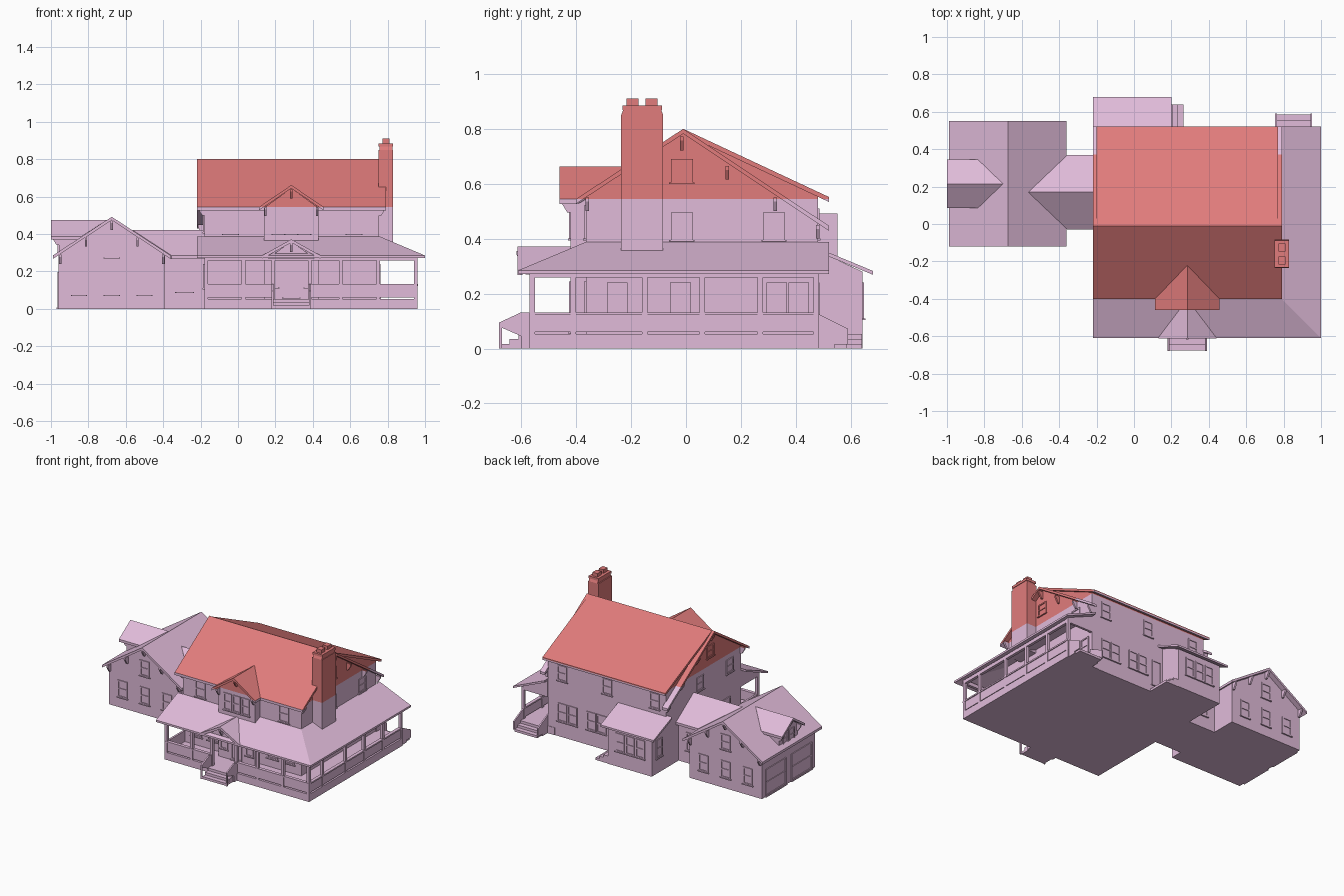
import bpy, bmesh
from mathutils import Vector

if "Cube" in bpy.data.objects:
    bpy.data.objects.remove(bpy.data.objects["Cube"])

groups = {}
CUT = 0.545  # height where the red upper part begins


def add(name, bottom, shift):
    """Add a polygon extruded by a shift vector to a named part."""
    bm = groups.setdefault(name, bmesh.new())
    vs = [bm.verts.new(p) for p in bottom]
    f = bm.faces.new(vs)
    r = bmesh.ops.extrude_face_region(bm, geom=[f], use_keep_orig=True)
    new = [v for v in r['geom'] if isinstance(v, bmesh.types.BMVert)]
    bmesh.ops.translate(bm, verts=new, vec=Vector(shift))


def prism(name, axis, pts, a, b):
    if axis == 'x':
        add(name, [(a, p, q) for p, q in pts], (b - a, 0, 0))
    elif axis == 'y':
        add(name, [(p, a, q) for p, q in pts], (0, b - a, 0))
    else:
        add(name, [(p, q, a) for p, q in pts], (0, 0, b - a))


def box(name, x0, x1, y0, y1, z0, z1):
    prism(name, 'z', [(x0, y0), (x1, y0), (x1, y1), (x0, y1)], z0, z1)


def slab(name, pts, t=0.018):
    add(name, pts, (0, 0, -t))


def gable_roof(name, axis, c, half, zr, ze, a0, ridge_end, eave_end):
    for s in (-1, 1):
        e = c + s * half
        pts = [(a0, e, ze), (a0, c, zr), (ridge_end, c, zr), (eave_end, e, ze)]
        slab(name, pts if axis == 'x' else [(p[1], p[0], p[2]) for p in pts])


def wall_box(name, axis, pos, s, u0, u1, z0, z1, d):
    a, b = sorted((pos - s * 0.004, pos + s * d))
    if axis == 'x':
        box(name, a, b, u0, u1, z0, z1)
    else:
        box(name, u0, u1, a, b, z0, z1)


def window(name, axis, pos, s, u, z, w, h, mid=True):
    f, l, r = 0.009, u - w / 2, u + w / 2
    wall_box(name, axis, pos, s, l, r, z, z + h, 0.001)
    for p in (l, r - f):
        wall_box(name, axis, pos, s, p, p + f, z, z + h, 0.006)
    for q in (z, z + h - f) + ((z + h / 2 - f / 2,) if mid else ()):
        wall_box(name, axis, pos, s, l, r, q, q + f, 0.006)
    wall_box(name, axis, pos, s, l - 0.006, r + 0.006, z - 0.006, z, 0.01)


def bracket(axis, pos, s, u, zt):
    prof = [(0, 0), (.034, 0), (.034, -.014), (.012, -.05), (0, -.05)]
    prism('eave_brackets', 'y' if axis == 'x' else 'x',
          [(pos + s * d, zt + q) for d, q in prof], u - .006, u + .006)


# main house walls and roof
prism('house_walls', 'x', [(-.365, 0), (.48, 0), (.48, .555), (-.01, .788), (-.365, .55)], -.18, .755)
slab('main_roof', [(-.22, -.4, .545), (.79, -.4, .545), (.79, -.01, .80), (-.22, -.01, .80)])
slab('main_roof', [(-.20, -.01, .80), (.77, -.01, .80), (.77, .52, .552), (-.20, .52, .552)])
for x0, x1 in ((-.22, -.175), (.75, .79)):
    slab('lower_gable_roof_strips', [(x0, -.01, .80), (x1, -.01, .80), (x1, .52, .447), (x0, .52, .447)])

# front bay with its gable
prism('front_bay', 'y', [(.14, 0), (.43, 0), (.43, .54), (.285, .645), (.14, .54)], -.42, -.35)
gable_roof('front_bay_roof', 'y', .285, .172, .662, .545, -.46, -.215, -.39)

# chimney
box('chimney', .75, .83, -.236, -.083, .35, .85)
prism('chimney', 'x', [(-.236, .85), (-.083, .85), (-.09, .868), (-.229, .868)], .757, .826)
box('chimney', .752, .83, -.232, -.087, .868, .885)
for y in (-.195, -.125):
    box('chimney_pots', .772, .81, y - .022, y + .022, .88, .91)

# wrap-around porch: base, roof, end panels
box('porch_base', -.18, .96, -.57, -.3, 0, .053)
box('porch_base', .7, .96, -.4, .483, 0, .053)
slab('porch_roof', [(-.22, -.61, .285), (1, -.61, .285), (.755, -.365, .388), (-.22, -.365, .388)], .014)
slab('porch_roof', [(1, -.61, .285), (1, .52, .285), (.755, .52, .388), (.755, -.365, .388)], .014)
gable_roof('porch_entry_roof', 'y', .285, .155, .372, .286, -.613, -.40, -.60)
prism('porch_entry_gable', 'y', [(.16, .27), (.41, .27), (.285, .36)], -.585, -.56)
prism('porch_end_panels', 'x', [(-.57, .27), (-.365, .27), (-.365, .375), (-.57, .292)], -.18, -.165)
prism('porch_end_panels', 'y', [(.96, .27), (.755, .27), (.755, .375), (.96, .292)], .468, .483)

# porch posts, beams and solid railings
front_x = [-.17, .03, .188, .383, .55, .75, .95]
side_y = [-.56, -.41, -.15, .06, .27, .475]
for x in front_x:
    box('porch_posts', x - .01, x + .01, -.57, -.55, .05, .28)
for y in side_y[1:]:
    box('porch_posts', .94, .96, y - .01, y + .01, .05, .28)
box('porch_beams', -.18, .96, -.57, -.55, .258, .284)
box('porch_beams', .94, .96, -.57, .483, .258, .284)
box('porch_beams', -.18, -.162, -.57, -.36, .258, .284)
box('porch_beams', .755, .96, .466, .483, .258, .284)
for x0, x1 in ((-.18, .188), (.383, .96)):
    box('porch_railing', x0, x1, -.566, -.554, .06, .125)
    box('porch_railing', x0, x1, -.572, -.548, .122, .132)
box('porch_railing', .944, .956, -.56, .483, .06, .125)
box('porch_railing', .938, .962, -.56, .483, .122, .132)
box('porch_railing', -.178, -.164, -.56, -.365, .05, .13)

# steps: front, right rear, and by the rear wing
for i in range(3):
    h = .053 - i * .018
    box('front_steps', .19, .38, -.61 - i * .033, -.56, 0, h)
    box('rear_porch_steps', .765, .945, .47, .52 + i * .033, 0, h)
    box('rear_wing_steps', .16, .205 + i * .03, .47, .64, 0, h)
for x in (.18, .38):
    prism('front_step_cheeks', 'x', [(-.56, 0), (-.56, .132), (-.60, .132), (-.68, .095),
          (-.68, .08), (-.60, .045), (-.60, 0)], x, x + .01)
    prism('front_step_cheeks', 'x', [(-.68, 0), (-.68, .09), (-.67, .09), (-.67, 0)], x, x + .01)
for x in (.755, .943):
    prism('rear_step_cheeks', 'x', [(.47, 0), (.47, .132), (.59, .072), (.59, .015), (.54, .015), (.54, 0)], x, x + .01)

# rear wing
prism('rear_wing', 'x', [(.47, 0), (.643, 0), (.643, .28), (.47, .36)], -.18, .165)
slab('rear_wing_roof', [(-.22, .47, .37), (.2, .47, .37), (.2, .68, .283), (-.22, .68, .283)], .014)

# garage, its side dormer and the link to the house
prism('garage_walls', 'y', [(-.96, 0), (-.39, 0), (-.39, .29), (-.675, .475), (-.96, .29)], -.085, .515)
gable_roof('garage_roof', 'y', -.675, .315, .492, .285, -.12, .552, .552)
prism('garage_dormer', 'x', [(.11, .25), (.32, .25), (.32, .39), (.215, .46), (.11, .39)], -.958, -.74)
gable_roof('garage_dormer_roof', 'x', .215, .13, .476, .388, -1, -.70, -.835)
prism('link_walls', 'x', [(0, 0), (.34, 0), (.34, .29), (.17, .41), (0, .29)], -.42, -.17)
gable_roof('link_roof', 'x', .17, .2, .422, .285, -.175, -.565, -.355)

# brackets under the gable overhangs
for u, z in ((-.36, .55), (-.015, .772), (.15, .665), (.325, .55), (.48, .45)):
    bracket('x', -.18, -1, u, z)
    bracket('x', .755, 1, u, z)
for u, z in ((-.95, .29), (-.813, .382), (-.675, .472), (-.537, .382), (-.40, .29)):
    bracket('y', -.085, -1, u, z)
    bracket('y', .515, 1, u, z)
for u, z in ((.147, .545), (.285, .64), (.423, .545)):
    bracket('y', -.42, -1, u, z)
bracket('y', -.583, -1, .285, .355)
for u, z in ((.118, .39), (.215, .455), (.312, .39)):
    bracket('x', -.958, -1, u, z)

# house windows
for x in (-.07, .06, .53, .66):
    window('front_windows', 'y', -.365, -1, x, .115, .085, .13)
for x in (-.04, .62):
    window('front_windows', 'y', -.365, -1, x, .4, .08, .12)
for x in (.185, .385):
    window('front_windows', 'y', -.42, -1, x, .115, .06, .13)
for x in (.215, .285, .355):
    window('front_windows', 'y', -.42, -1, x, .4, .062, .12)
window('front_door', 'y', -.42, -1, .285, .06, .085, .185, False)
for y in (-.25, -.02, .33, .41):
    window('right_windows', 'x', .755, 1, y, .125, .075, .115)
for y in (-.015, .32):
    window('right_windows', 'x', .755, 1, y, .395, .08, .1)
    window('left_windows', 'x', -.18, -1, y - .22, .41, .08, .1)
for pos, s, n in ((.755, 1, 'right_windows'), (-.18, -1, 'left_windows')):
    window(n, 'x', pos, s, -.015, .605, .08, .085)
window('left_windows', 'x', -.18, -1, -.2, .11, .08, .13)
for x in (-.09, .285, .64):
    window('back_windows', 'y', .48, 1, x, .4, .075, .11)
for x in (.33, .41, .56, .64):
    window('back_windows', 'y', .48, 1, x, .11, .075, .13)
window('back_door', 'y', .48, 1, .215, .055, .075, .185, False)
for x in (-.09, -.01, .07):
    window('rear_wing_windows', 'y', .643, 1, x, .11, .07, .13)
window('rear_wing_windows', 'x', -.18, -1, .56, .11, .07, .13)

# garage windows and doors
for pos, s in ((-.085, -1), (.515, 1)):
    for x in (-.85, -.675, -.5):
        window('garage_windows', 'y', pos, s, x, .075, .075, .12)
    window('garage_windows', 'y', pos, s, -.675, .275, .075, .11)
for y in (.07, .36):
    window('garage_doors', 'x', -.96, -1, y, .006, .23, .19)
for y in (.18, .25):
    window('garage_dormer_windows', 'x', -.958, -1, y, .29, .06, .09)
for y, s in ((0, -1), (.34, 1)):
    window('link_windows', 'y', y, s, -.285, .09, .09, .13)

# materials, split by height into lower pink and upper red
mats = []
for n, c in (('lower_pink', (.75, .5, .7, 1)), ('upper_red', (.75, .2, .2, 1))):
    m = bpy.data.materials.new(n)
    m.diffuse_color = c
    m.use_nodes = True
    m.node_tree.nodes["Principled BSDF"].inputs["Base Color"].default_value = m.diffuse_color
    mats.append(m)
for name, bm in groups.items():
    bmesh.ops.recalc_face_normals(bm, faces=bm.faces[:])
    bmesh.ops.bisect_plane(bm, geom=bm.verts[:] + bm.edges[:] + bm.faces[:],
                           plane_co=(0, 0, CUT), plane_no=(0, 0, 1))
    for f in bm.faces:
        f.material_index = int(f.calc_center_median().z > CUT)
    me = bpy.data.meshes.new(name)
    bm.to_mesh(me)
    bm.free()
    for m in mats:
        me.materials.append(m)
    bpy.context.collection.objects.link(bpy.data.objects.new(name, me))
